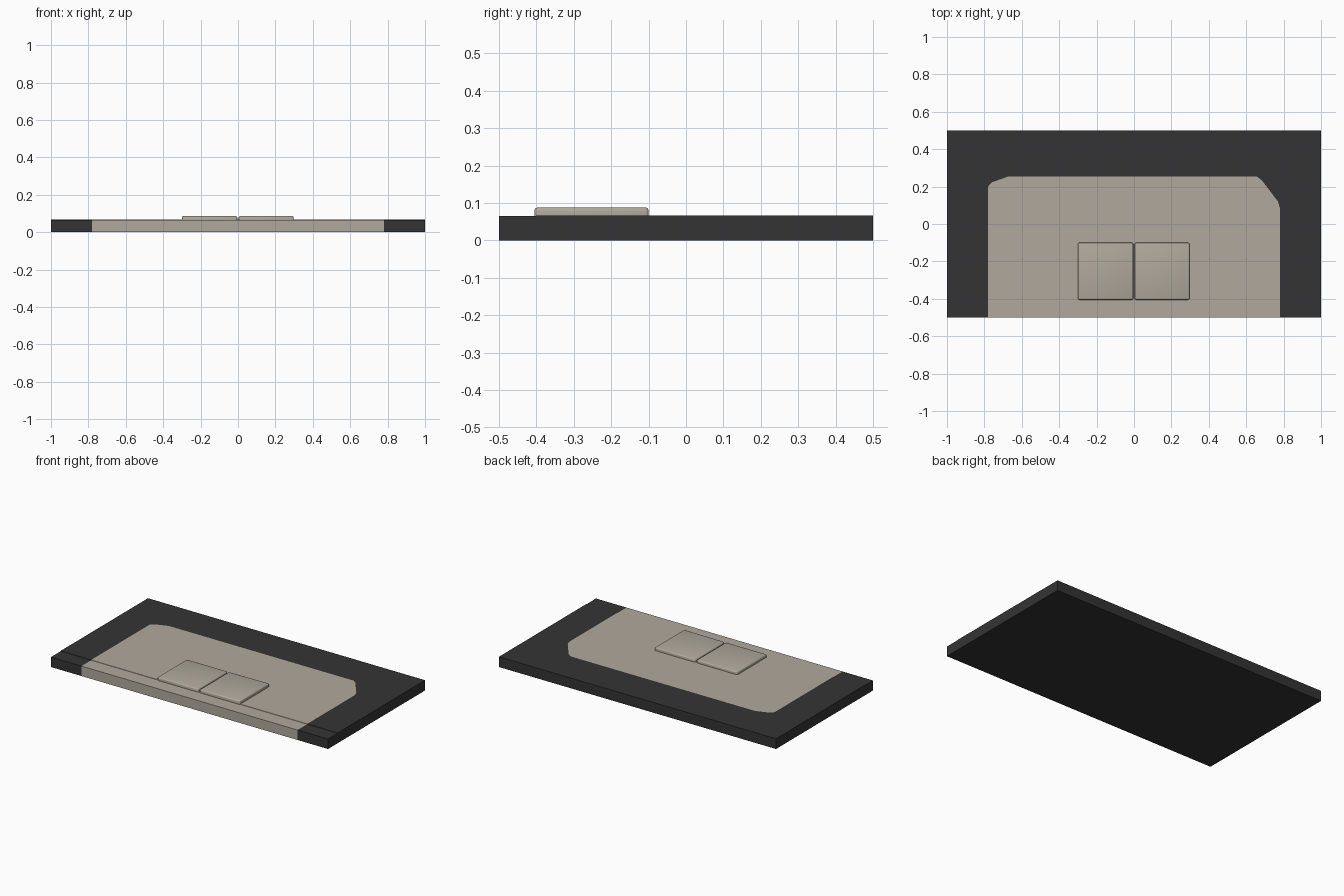
import bpy, bmesh, math
from mathutils import Vector

if "Cube" in bpy.data.objects:
    bpy.data.objects.remove(bpy.data.objects["Cube"], do_unlink=True)


def material(name, rgb):
    m = bpy.data.materials.new(name)
    m.use_nodes = True
    m.diffuse_color = (*rgb, 1)
    m.node_tree.nodes["Principled BSDF"].inputs["Base Color"].default_value = (*rgb, 1)
    return m


DARK = material("dark_charcoal", (0.034, 0.034, 0.034))
TAN = material("warm_stone", (0.434, 0.397, 0.333))
HEIGHT, STEP, STEP_Y = 0.067, 0.002, -0.4


def make_object(name, bm, mats):
    mesh = bpy.data.meshes.new(name)
    bm.to_mesh(mesh)
    bm.free()
    for m in mats:
        mesh.materials.append(m)
    ob = bpy.data.objects.new(name, mesh)
    bpy.context.collection.objects.link(ob)
    return ob


# Slab: dark surround and stone panel share one extruded outline
bm = bmesh.new()
panel_outline = [(-0.78, -0.5), (-0.78, 0.2), (-0.762, 0.222), (-0.675, 0.253),
                 (0.658, 0.253), (0.684, 0.233), (0.77, 0.12), (0.78, 0.085), (0.78, -0.5)]
panel = [bm.verts.new((x, y, 0)) for x, y in panel_outline]
corners = [bm.verts.new((x, y, 0)) for x, y in [(1, -0.5), (1, 0.5), (-1, 0.5), (-1, -0.5)]]
bm.faces.new(panel[::-1])
bm.faces.new(panel + corners)
raised = bmesh.ops.extrude_face_region(bm, geom=bm.faces[:])
top_verts = [g for g in raised["geom"] if isinstance(g, bmesh.types.BMVert)]
bmesh.ops.translate(bm, vec=(0, 0, HEIGHT), verts=top_verts)

# Shallow step along the front strip
for y in (STEP_Y, STEP_Y - 0.001):
    bmesh.ops.bisect_plane(bm, geom=bm.verts[:] + bm.edges[:] + bm.faces[:],
                           plane_co=(0, y, 0), plane_no=(0, 1, 0))
for v in bm.verts:
    if v.co.y < STEP_Y - 0.0005 and v.co.z > HEIGHT / 2:
        v.co.z -= STEP
bmesh.ops.recalc_face_normals(bm, faces=bm.faces[:])

# Stone colour on the panel top and its front edge
for f in bm.faces:
    xs = [v.co.x for v in f.verts]
    inside = max(xs) < 0.79 and min(xs) > -0.79
    f.material_index = int(inside and (f.normal.z > 0.1 or f.normal.y < -0.9))
make_object("base_slab", bm, [DARK, TAN])


# Two raised tiles with softened edges
def tile(name, x0, x1, top, lean):
    bm = bmesh.new()
    bmesh.ops.create_cube(bm, size=1)
    low, high = Vector((x0, -0.405, 0.05)), Vector((x1, -0.1, top))
    for v in bm.verts:
        v.co = Vector([a + (b - a) * (c + 0.5) for a, b, c in zip(low, high, v.co)])
        if v.co.z > 0.06 and v.co.x > (x0 + x1) / 2:
            v.co.z += lean
    bmesh.ops.bevel(bm, geom=bm.edges[:], offset=0.008, segments=3, profile=0.5, affect='EDGES')
    ob = make_object(name, bm, [TAN])
    bpy.ops.object.select_all(action='DESELECT')
    ob.select_set(True)
    bpy.context.view_layer.objects.active = ob
    bpy.ops.object.shade_smooth_by_angle(angle=math.radians(40))


tile("right_tile", -0.3, -0.004, 0.086, 0)
tile("left_tile", 0.004, 0.297, 0.086, 0.002)
